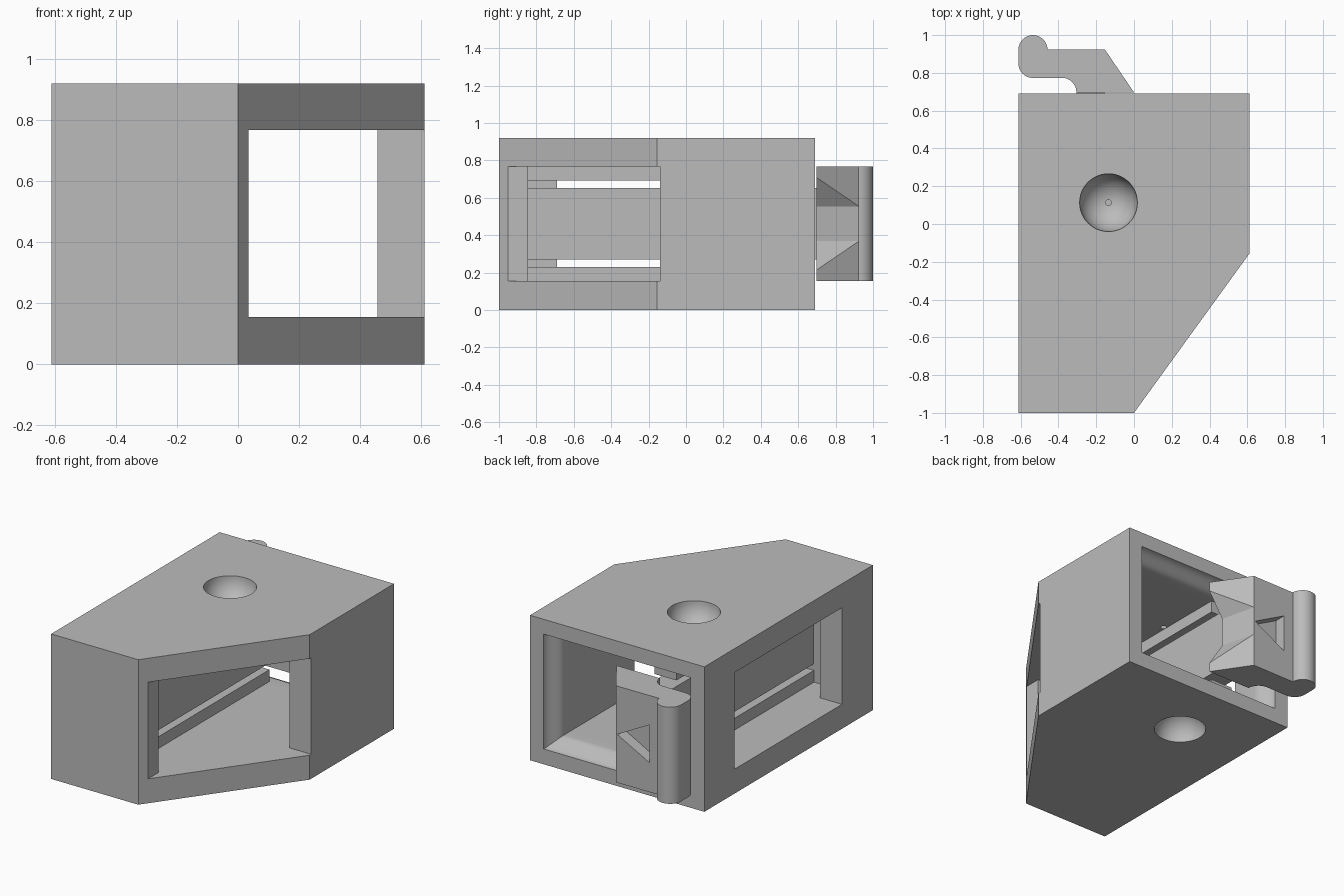
import bpy, bmesh, math
from mathutils import Vector

cube = bpy.data.objects.get("Cube")
if cube:
    bpy.data.objects.remove(cube, do_unlink=True)

# One flat grey for everything
grey = bpy.data.materials.new("plain_grey")
grey.use_nodes = True
colour = (0.5, 0.5, 0.5, 1)
grey.diffuse_color = colour
grey.node_tree.nodes["Principled BSDF"].inputs["Base Color"].default_value = colour


def finish(name, bm):
    bmesh.ops.recalc_face_normals(bm, faces=bm.faces)
    mesh = bpy.data.meshes.new(name)
    bm.to_mesh(mesh)
    bm.free()
    mesh.materials.append(grey)
    obj = bpy.data.objects.new(name, mesh)
    bpy.context.collection.objects.link(obj)
    return obj


def loft(name, loops):
    """Skin a list of equal closed loops and cap both ends."""
    bm = bmesh.new()
    rings = [[bm.verts.new(p) for p in loop] for loop in loops]
    for a, b in zip(rings, rings[1:]):
        for i in range(len(a)):
            j = (i + 1) % len(a)
            bm.faces.new((a[i], a[j], b[j], b[i]))
    bm.faces.new(rings[0])
    bm.faces.new(rings[-1])
    return finish(name, bm)


def prism(name, plan, z0, z1):
    return loft(name, [[(x, y, z) for x, y in plan] for z in (z0, z1)])


def box(name, x0, x1, y0, y1, z0, z1):
    return prism(name, [(x0, y0), (x1, y0), (x1, y1), (x0, y1)], z0, z1)


def ball(name, centre, radius):
    bm = bmesh.new()
    bmesh.ops.create_uvsphere(bm, u_segments=48, v_segments=24, radius=radius)
    bmesh.ops.translate(bm, verts=bm.verts, vec=centre)
    return finish(name, bm)


def hull(name, points):
    bm = bmesh.new()
    for p in points:
        bm.verts.new(p)
    bmesh.ops.convex_hull(bm, input=bm.verts)
    return finish(name, bm)


def cut(obj, cutter):
    cutter.hide_render = True
    mod = obj.modifiers.new("cut", 'BOOLEAN')
    mod.operation, mod.solver, mod.object = 'DIFFERENCE', 'EXACT', cutter
    bpy.context.view_layer.objects.active = obj
    bpy.ops.object.modifier_apply(modifier=mod.name)
    bpy.data.objects.remove(cutter, do_unlink=True)


def smooth(obj):
    bpy.ops.object.select_all(action='DESELECT')
    obj.select_set(True)
    bpy.context.view_layer.objects.active = obj
    bpy.ops.object.shade_smooth_by_angle(angle=math.radians(30))


def arc(cx, cy, r, start, end, n=12):
    angles = [math.radians(start + (end - start) * i / n) for i in range(n + 1)]
    return [(cx + r * math.cos(a), cy + r * math.sin(a)) for a in angles]


TOP, LOW, HIGH, MID = 0.92, 0.155, 0.768, 0.4615
WALL, BACK = 0.458, 0.69

# Housing: block with one slanted front corner
housing = prism("housing", [(-0.612, -1), (0, -1), (0.612, -0.155),
                            (0.612, BACK), (-0.612, BACK)], 0, TOP)

# Inner chamber, with the slanted front opening and the side window
cut(housing, prism("chamber_cutter", [
    (-WALL, -0.845), (0.035, -0.845), (0.035, -1.1), (0.7, -1.1), (0.7, -0.14),
    (WALL, -0.14), (WALL, 0.57), (-WALL, 0.57),
    (-WALL, 0.39), (-0.7, 0.39), (-0.7, -0.69), (-WALL, -0.69)], LOW, HIGH))

# Flared back opening
loops = []
for i in range(13):
    t = i / 12
    grow = 0.058 * t * t * (3 - 2 * t)
    y = BACK - 0.12 * (1 - t)
    loops.append([(x * (WALL + grow), y, MID + z * ((HIGH - LOW) / 2 + grow))
                  for x, z in ((-1, -1), (1, -1), (1, 1), (-1, 1))])
loops.insert(0, [(x, 0.5, z) for x, y, z in loops[0]])
loops.append([(x, 0.75, z) for x, y, z in loops[-1]])
cut(housing, loft("flare_cutter", loops))

# Round dimples in the roof and the underside
cut(housing, ball("top_dimple_cutter", (-0.135, 0.113, TOP), 0.153))
cut(housing, ball("bottom_dimple_cutter", (-0.135, 0.265, 0), 0.153))
smooth(housing)

# Guide rails and the tongue that runs between them
box("lower_rail", -0.307, -0.153, -0.845, 0.535, LOW, 0.23)
box("upper_rail", -0.307, -0.153, -0.845, 0.535, 0.693, HIGH)
box("tongue", -0.305, -0.155, -0.845, 0.70, 0.27, 0.653)

# Latch lever with a rolled grip
plan = [(0, 0.697), (-0.155, 0.925)]
plan += arc(-0.535, 0.923, 0.077, 0, 180, 24)
plan += arc(-0.535, 0.85, 0.077, 180, 270)
plan += arc(-0.382, 0.697, 0.077, 90, 0)
lever = prism("latch_lever", plan, LOW, HIGH)

# Tapered notch in the slanted end of the lever
a = Vector((0, 0.697, 0.248))
b = Vector((-0.155, 0.923, 0.092))
c = Vector((-0.10, 0.697, 0.092))
out, down = (a - c) * 0.4, (c - b) * 0.1
points = []
for p in (c + down, a + out + down, b, b + out):
    points += [(p.x, p.y, MID + p.z), (p.x, p.y, MID - p.z)]
cut(lever, hull("notch_cutter", points))

# Triangular pointer sunk into the back of the lever
pointer = [(-0.165, MID), (-0.39, MID + 0.12), (-0.39, MID - 0.12)]
cut(lever, loft("pointer_cutter",
                [[(x, y, z) for x, z in pointer] for y in (0.85, 0.99)]))
smooth(lever)
